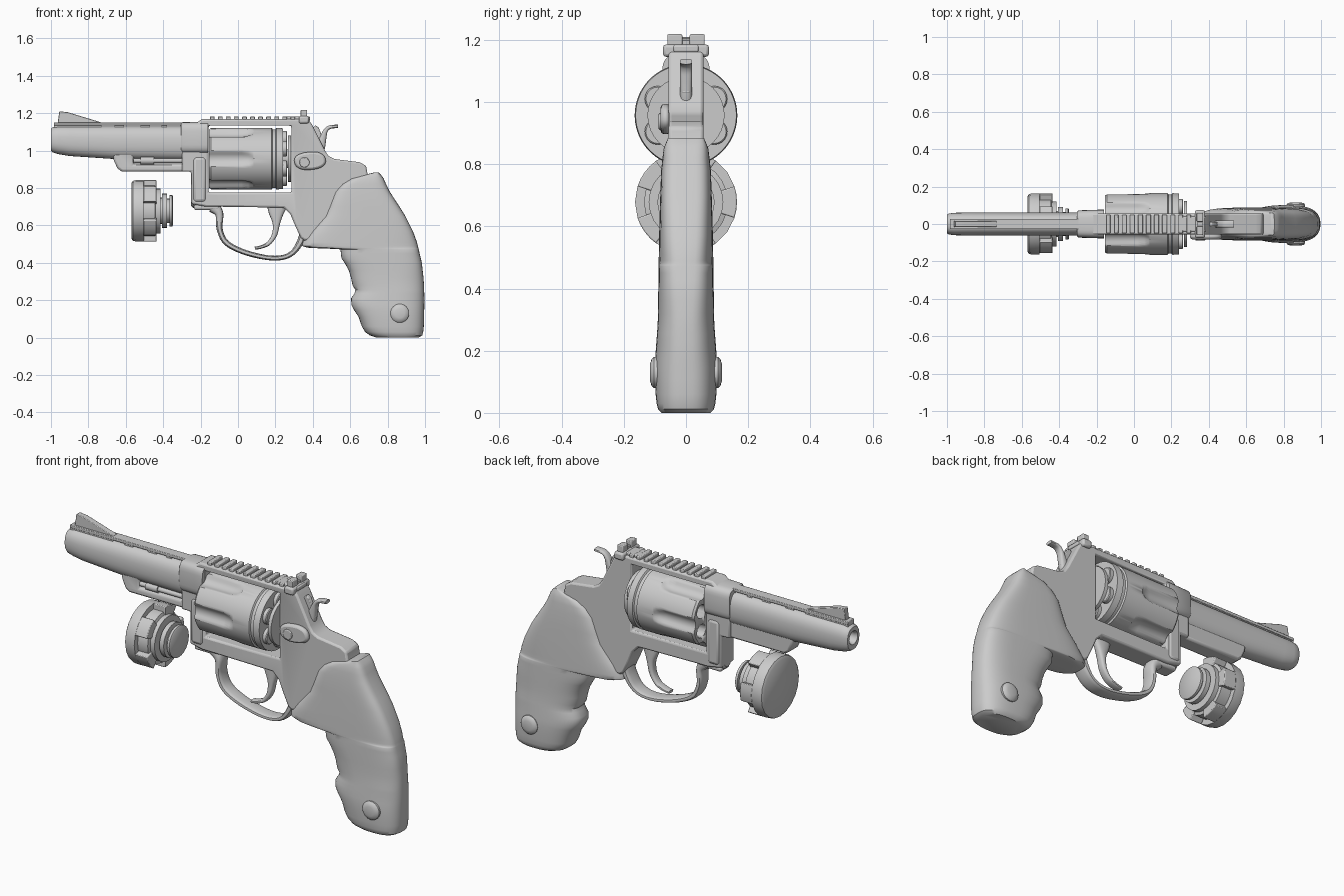
import bpy, bmesh
from math import sin, cos, pi, sqrt, radians, copysign


def finish(name, bm, bevel=0, seg=2):
    bmesh.ops.recalc_face_normals(bm, faces=bm.faces)
    me = bpy.data.meshes.new(name)
    bm.to_mesh(me)
    bm.free()
    for p in me.polygons:
        p.use_smooth = True
    me.set_sharp_from_angle(angle=radians(38))
    ob = bpy.data.objects.new(name, me)
    bpy.context.scene.collection.objects.link(ob)
    if bevel:
        m = ob.modifiers.new("bevel", "BEVEL")
        m.width, m.segments, m.limit_method, m.angle_limit = bevel, seg, "ANGLE", radians(40)
    return ob


def add_loft(bm, rings):
    rows = [[bm.verts.new(p) for p in r] for r in rings]
    n = len(rows[0])
    for a, b in zip(rows, rows[1:]):
        for i in range(n):
            bm.faces.new((a[i], a[(i + 1) % n], b[(i + 1) % n], b[i]))
    bm.faces.new(rows[0])
    bm.faces.new(rows[-1])


def loft(name, rings, bevel=0):
    bm = bmesh.new()
    add_loft(bm, rings)
    return finish(name, bm, bevel)


def plate(name, pts, y0, y1, bevel=0.0):
    """Side profile (x, z) extruded from y0 to y1."""
    return loft(name, [[(x, y, z) for x, z in pts] for y in (y0, y1)], bevel)


def box(name, x0, x1, y0, y1, z0, z1, bevel=0.0):
    return plate(name, [(x0, z0), (x1, z0), (x1, z1), (x0, z1)], y0, y1, bevel)


def oval(a, b, e=2, n=32):
    f = lambda v: copysign(abs(v) ** (2 / e), v)
    return [(a * f(cos(2 * pi * i / n)), b * f(sin(2 * pi * i / n))) for i in range(n)]


def turned(name, prof, cz, cy=0, n=24):
    """Body turned about an x axis, prof = (x, radius)."""
    return loft(name, [[(x, cy + u, cz + v) for u, v in oval(r, r, 2, n)] for x, r in prof])


def spline(pts, n=5):
    p = [pts[0]] + pts + [pts[-1]]
    out = []
    for a, b, c, d in zip(p, p[1:], p[2:], p[3:]):
        for k in range(n):
            t = k / n
            out.append(tuple(0.5 * (2 * q + (r - o) * t + (2 * o - 5 * q + 4 * r - s) * t * t
                             + (3 * q - o - 3 * r + s) * t ** 3) for o, q, r, s in zip(a, b, c, d)))
    return out + [pts[-1]]


def sweep(name, pts):
    """Band along an x-z path, pts = (x, z, half thickness, half width)."""
    p, rings = spline(pts), []
    for i, (x, z, t, w) in enumerate(p):
        a, b = p[max(i - 1, 0)], p[min(i + 1, len(p) - 1)]
        dx, dz = b[0] - a[0], b[1] - a[1]
        d = sqrt(dx * dx + dz * dz)
        rings.append([(x - dz / d * u, v, z + dx / d * u) for u, v in oval(t, w, 2.8, 16)])
    return loft(name, rings)


def cut(ob, cutter):
    m = ob.modifiers.new("cut", "BOOLEAN")
    m.object, m.operation, m.solver = cutter, "DIFFERENCE", "EXACT"
    ob.modifiers.move(len(ob.modifiers) - 1, 0)
    cutter.hide_render = True
    cutter.hide_viewport = True


def interp(tab, z):
    for (a, u), (b, v) in zip(tab, tab[1:]):
        if z <= b:
            return u + (v - u) * max(0, z - a) / (b - a)
    return tab[-1][1]


# Barrel with bore, sections (x, bottom, top, half width)
secs = [(-1, .998, 1.118, .05), (-.99, .99, 1.125, .056), (-.96, .981, 1.13, .06), (-.9, .971, 1.13, .061),
        (-.66, .955, 1.13, .061), (-.28, .95, 1.13, .061)]
rings = [[(x, u, (b + t) / 2 + v) for u, v in oval(w, (t - b) / 2, 2.4)] for x, b, t, w in secs]
bore = [[(x, u, 1.06 + v) for u, v in oval(r, r)] for x, r in [(-.8, .03), (-.985, .03), (-1, .036)]]
loft("barrel", bore + rings)

# Barrel rib on posts, and front sight
box("rib", -.985, -.29, -.028, .028, 1.134, 1.15, .003)
for x0, x1 in [(-.985, -.73), (-.66, -.61), (-.52, -.47), (-.41, -.38), (-.31, -.29)]:
    box("rib_post", x0, x1, -.024, .024, 1.11, 1.138)
plate("front_sight", [(-.965, 1.14), (-.955, 1.21), (-.91, 1.205), (-.735, 1.152), (-.73, 1.14)], -.016, .016, .003)

# Lug under the barrel with the ejector rod in its slot
lug = plate("barrel_lug", [(-.67, 1.0), (-.665, .95), (-.645, .905), (-.62, .887), (-.25, .887), (-.25, 1.0)],
            -.045, .045, .012)
cut(lug, box("lug_slot_cutter", -.56, -.29, -.1, -.02, .925, .968))
turned("ejector_rod", [(-.56, .012), (-.52, .012), (-.52, .02), (-.45, .02), (-.45, .013), (-.16, .013)], .946, -.03, 16)

# Frame with cylinder window
frame = plate("frame", [(-.3, .887), (-.3, 1.14), (-.225, 1.145), (-.195, 1.168), (.375, 1.168), (.395, 1.14),
              (.465, 1.0), (.485, .97), (.515, .955), (.65, .938), (.685, .918), (.695, .86), (.72, .8), (.62, .6),
              (.45, .525), (.355, .52), (.335, .535), (.305, .6), (.28, .66), (.245, .695), (-.1, .7),
              (-.17, .7), (-.25, .715), (-.25, .887)], -.057, .057, .012)
cut(frame, box("window_cutter", -.158, .285, -.3, .3, .776, 1.133))
loft("barrel_collar", [[(x, u, 1.068 + v) for u, v in oval(w, h, 4)] for x, w, h in
     [(-.305, .066, .078), (-.295, .073, .084), (-.17, .077, .085), (-.16, .077, .085)]])
turned("crane_joint", [(-.25, .03), (-.24, .042), (-.165, .042), (-.155, .036)], .735, 0, 20)
box("crane_arm", -.245, -.165, -.062, .062, .72, .97, .02)

# Ridges on the top strap
for i in range(11):
    x = -.15 + i * .043
    box("strap_ridge", x, x + .025, -.05, .05, 1.16, 1.183, .004)

# Rear sight
box("rear_sight_base", .24, .385, -.04, .04, 1.16, 1.182, .005)
box("rear_sight_body", .325, .38, -.074, .074, 1.145, 1.185, .01)
for s in (-1, 1):
    box("rear_sight_leaf", .335, .37, min(s * .012, s * .06), max(s * .012, s * .06), 1.175, 1.218, .004)
box("rear_sight_notch", .34, .365, -.014, .014, 1.175, 1.197)

# Fluted cylinder with chambers
CZ = .957


def drum_ring(x, R, rc):
    out = []
    for i in range(120):
        a = 2 * pi * i / 120
        d = (a + pi / 6) % (pi / 3) - pi / 6
        k = rc * rc - (.187 * sin(d)) ** 2
        r = min(R, .187 * cos(d) - sqrt(k)) if k > 0 else R
        out.append((x, r * cos(a), CZ + r * sin(a)))
    return out


drum = loft("cylinder", [drum_ring(*r) for r in [(-.155, .155, .048), (-.145, .164, .048), (.02, .165, .048),
            (.055, .165, .041), (.078, .165, .03), (.085, .165, 0), (.18, .165, 0), (.185, .157, 0), (.2, .157, 0),
            (.205, .165, 0), (.24, .162, 0)]])
bm = bmesh.new()
for i in range(6):
    cy, cz = .105 * cos((i + .5) * pi / 3), CZ + .105 * sin((i + .5) * pi / 3)
    add_loft(bm, [[(x, cy + u, cz + v) for u, v in oval(.036, .036, 2, 20)] for x in (-.3, .1)])
    turned("cartridge_rim", [(.23, .042), (.258, .042), (.262, .038)], cz, cy, 20)
cut(drum, finish("chamber_cutter", bm))
turned("ratchet", [(.23, .05), (.27, .05)], CZ, 0, 12)
turned("recoil_plate", [(.266, .124), (.284, .124)], CZ, 0, 32)

# Trigger guard and trigger
sweep("trigger_guard", [(-.13, .7, .035, .04), (-.1, .66, .022, .04), (-.098, .58, .016, .04), (-.065, .51, .015, .04),
      (.02, .462, .014, .04), (.14, .43, .013, .04), (.23, .427, .013, .04), (.29, .452, .014, .042),
      (.33, .505, .018, .045), (.35, .56, .02, .045)])
box("guard_front_tab", -.235, -.1, -.04, .04, .682, .71, .01)
sweep("trigger", [(.21, .72, .06, .022), (.205, .67, .042, .022), (.205, .61, .02, .022), (.195, .55, .014, .022),
      (.165, .505, .011, .022), (.125, .485, .009, .022), (.09, .478, .008, .02)])

# Hammer
sweep("hammer", [(.42, .96, .03, .02), (.44, 1.02, .026, .02), (.455, 1.07, .018, .02), (.468, 1.105, .012, .02),
      (.49, 1.125, .01, .02), (.535, 1.13, .009, .02)])
plate("hammer_nose", [(.37, 1.1), (.415, 1.135), (.43, 1.125), (.47, 1.03), (.41, 1.0)], -.012, .012, .004)

# Cylinder latch on the near side
latch = [(.385 + u - .25 * v, .945 + v + .12 * u) for u, v in oval(.083, .047, 2.4)]
plate("cylinder_latch", latch, -.082, -.05, .012)
plate("latch_button", [(.355 + u, .937 + v) for u, v in oval(.027, .027, 2, 20)], -.088, -.06, .004)

# Grip, horizontal sections; front edge with finger grooves
front = [(0, .74), (.012, .705), (.03, .68), (.06, .662), (.11, .645), (.145, .622), (.175, .606), (.21, .605),
         (.235, .622), (.255, .628), (.28, .612), (.32, .604), (.36, .592), (.4, .57), (.425, .553), (.45, .55),
         (.472, .548), (.474, .52), (.478, .42), (.481, .37), (.49, .342), (.51, .343), (.57, .39), (.65, .462),
         (.7, .483), (.78, .515), (.82, .55), (.85, .6), (.868, .67), (.884, .73)]
back = [(0, .965), (.012, .985), (.04, .993), (.2, .997), (.3, .994), (.4, .983), (.54, .95), (.66, .89),
        (.79, .805), (.86, .775), (.884, .75)]
width = [(0, .078), (.012, .09), (.04, .097), (.15, .101), (.3, .09), (.42, .089), (.6, .086), (.78, .08),
         (.85, .072), (.884, .058)]
rings = []
for z, x0 in front:
    x1, w = interp(back, z), interp(width, z)
    e = 2.7 + 1.6 * min(1, max(0, (z - .3) / .3))
    rings.append([((x0 + x1) / 2 + u, v, z) for u, v in oval((x1 - x0) / 2, w, e, 48)])
loft("grip", rings)

# Round medallions on both grip sides
for s in (-1, 1):
    loft("grip_medallion", [[(.865 + u, s * y, .13 + v) for u, v in oval(r, r, 2, 24)]
         for y, r in [(.08, .05), (.103, .05), (.111, .043), (.116, .025)]])

# Round loader below the barrel: cup, claws and knob
LZ = .678
turned("loader_cup", [(-.57, .148), (-.562, .16), (-.545, .164), (-.505, .164)], LZ, 0, 20)
for i in range(5):
    angs = [pi + (i + .5) * 2 * pi / 5 + radians(d) for d in (-18, -9, 0, 9, 18)]
    sec = [(.164, a) for a in angs] + [(.11, a) for a in reversed(angs)]
    loft("loader_claw", [[(x, r * cos(a), LZ + r * sin(a)) for r, a in sec] for x in (-.506, -.435)], .004)
turned("loader_core", [(-.51, .135), (-.445, .135), (-.44, .12), (-.415, .12), (-.415, .07), (-.405, .07),
       (-.405, .092), (-.38, .092), (-.38, .065), (-.365, .065), (-.365, .084), (-.352, .084), (-.348, .078)], LZ, 0, 24)
